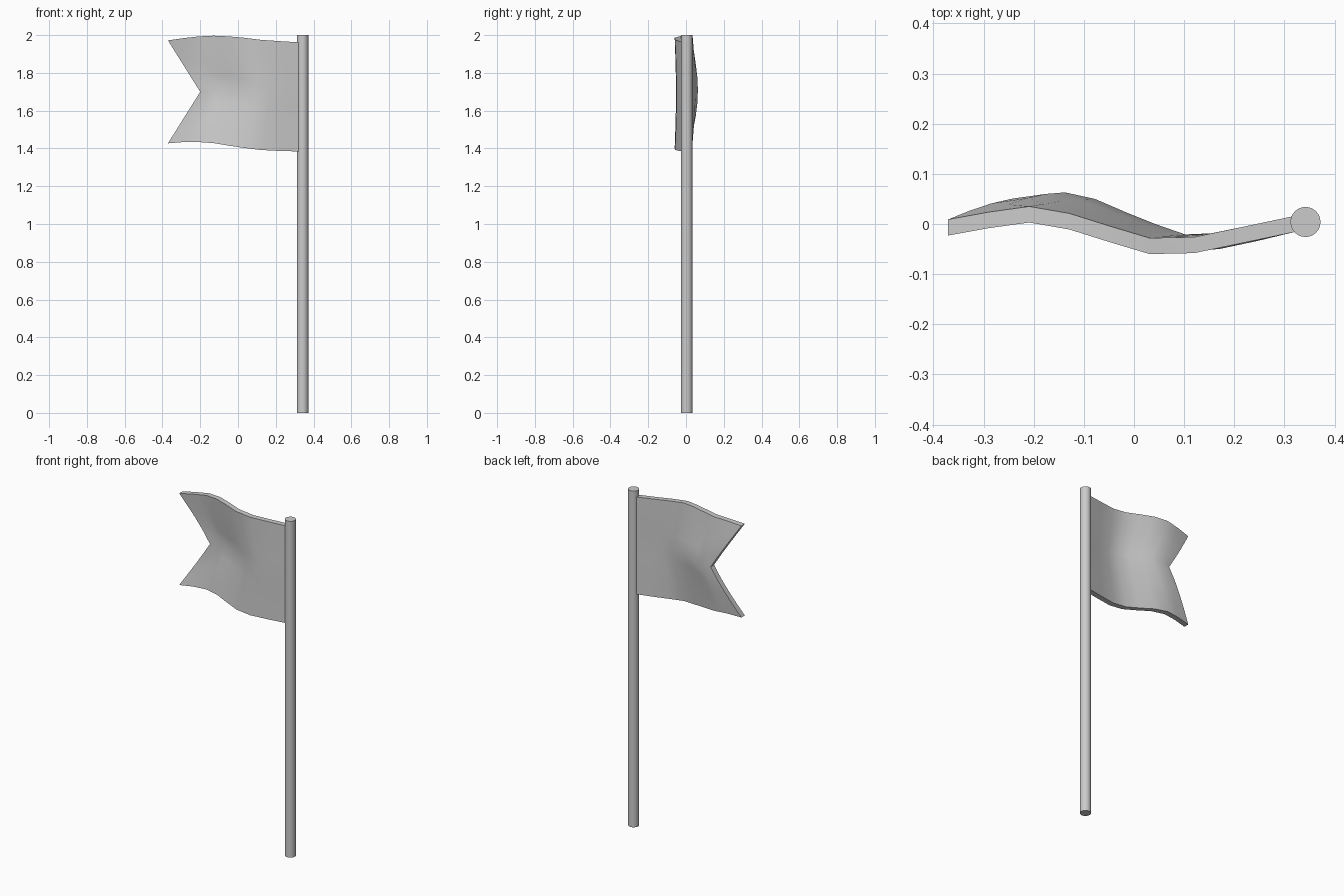
import bpy, math

if "Cube" in bpy.data.objects:
    bpy.data.objects.remove(bpy.data.objects["Cube"])

# Pole
bpy.ops.mesh.primitive_cylinder_add(vertices=24, radius=0.03, depth=2, location=(0.342, 0.004, 1))
pole = bpy.context.object
pole.name = "pole"
bpy.ops.object.shade_smooth_by_angle(angle=math.radians(35))

# Flag wave, sampled from the pole to the swallow tail
along = [0, .144, .289, .418, .534, .649, .765, .88, 1]
y_edge = [0, -.021, -.042, -.044, -.020, .005, .019, .008, -.007]
y_mid = [0, -.018, -.034, -.037, -.016, .008, .034, .047, .038]
z_top = [1.962, 1.968, 1.975, 1.986, 1.993, 1.997, 1.993, 1.984, 1.972]
z_low = [1.384, 1.387, 1.392, 1.403, 1.415, 1.428, 1.434, 1.434, 1.427]
cols, rows, half = len(along), 9, 0.016


def flag_point(i, j, offset):
    v = j / (rows - 1)
    tail = -0.2 - 0.171 * abs(2 * v - 1)
    bulge = math.sin(math.pi * v)
    x = 0.32 + (tail - 0.32) * along[i]
    y = y_edge[i] + (y_mid[i] - y_edge[i]) * bulge + offset
    z = z_low[i] + (z_top[i] - z_low[i]) * v
    return x, y, z


def index(i, j):
    return i * rows + j


# Front and back cloth layers joined by a rim
verts = [flag_point(i, j, d) for d in (-half, half) for i in range(cols) for j in range(rows)]
n = cols * rows
faces = []
for i in range(cols - 1):
    for j in range(rows - 1):
        q = [index(i, j), index(i, j + 1), index(i + 1, j + 1), index(i + 1, j)]
        faces += [q, [k + n for k in reversed(q)]]
rim = ([index(i, 0) for i in range(cols)]
       + [index(cols - 1, j) for j in range(1, rows)]
       + [index(i, rows - 1) for i in range(cols - 2, -1, -1)]
       + [index(0, j) for j in range(rows - 2, 0, -1)])
for a, b in zip(rim, rim[1:] + rim[:1]):
    faces.append([b, a, a + n, b + n])

mesh = bpy.data.meshes.new("flag")
mesh.from_pydata(verts, [], faces)
mesh.validate()
flag = bpy.data.objects.new("flag", mesh)
bpy.context.collection.objects.link(flag)

# Consistent outward normals, then smooth cloth with crisp rim
import bmesh
bm = bmesh.new()
bm.from_mesh(mesh)
bmesh.ops.recalc_face_normals(bm, faces=bm.faces)
bm.to_mesh(mesh)
bm.free()
bpy.ops.object.select_all(action='DESELECT')
flag.select_set(True)
bpy.context.view_layer.objects.active = flag
bpy.ops.object.shade_smooth_by_angle(angle=math.radians(35))
